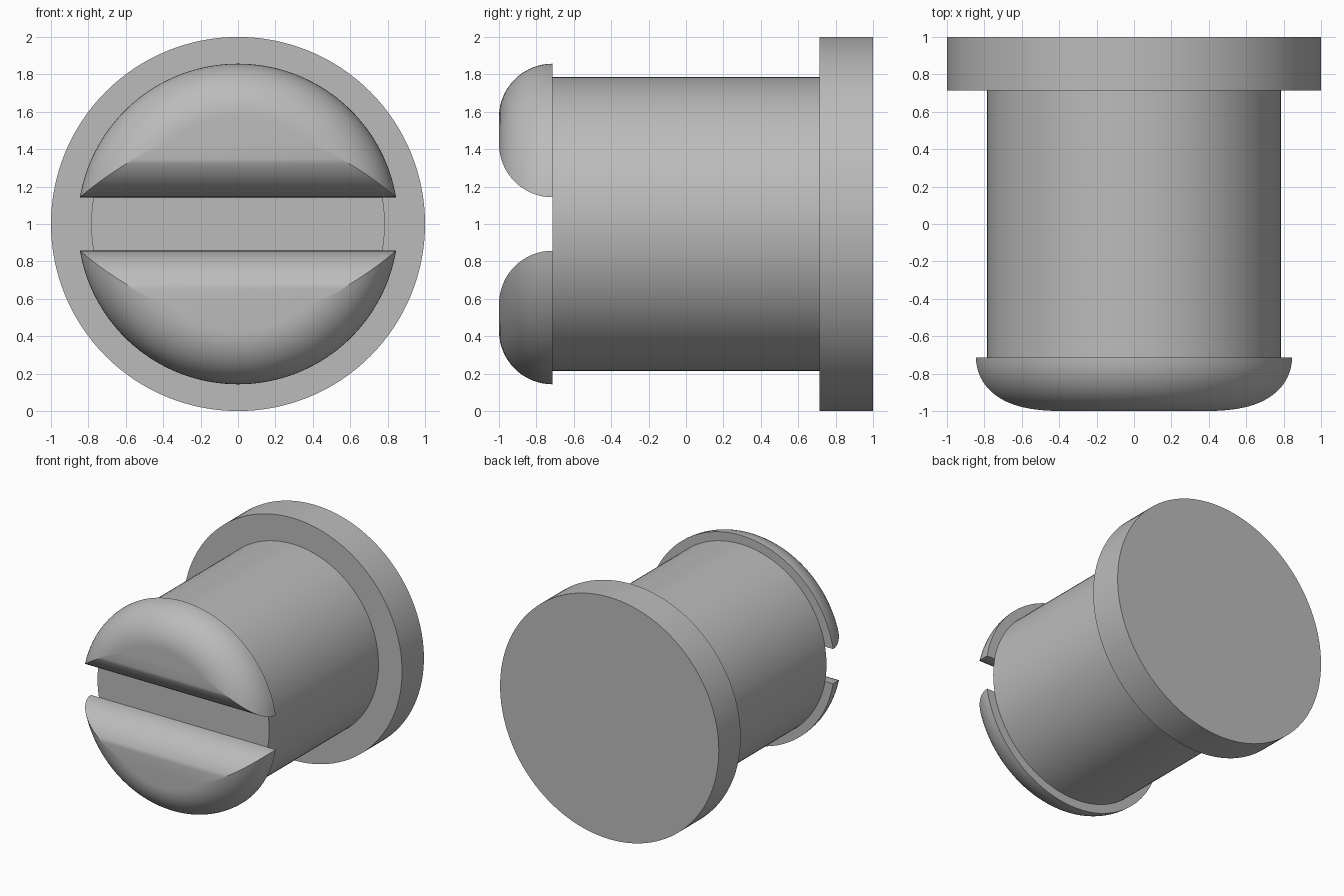
import bpy, bmesh, math
from mathutils import Vector

cube = bpy.data.objects.get("Cube")
if cube:
    bpy.data.objects.remove(cube, do_unlink=True)

grey = bpy.data.materials.new("plain_grey")
grey.use_nodes = True
colour = (0.5, 0.5, 0.5, 1)
grey.diffuse_color = colour
grey.node_tree.nodes["Principled BSDF"].inputs["Base Color"].default_value = colour

AXIS_Z = 1.0        # height of the pin's axis
HEAD_R = 0.857      # outer radius of the split head
SLOT = 0.143        # half height of the slot; also half of each end's thickness
FILLET = 0.286      # rounding of the head, equal to its thickness
HEAD_BACK = -0.714


def finish(bm, name):
    bmesh.ops.recalc_face_normals(bm, faces=bm.faces)
    mesh = bpy.data.meshes.new(name)
    bm.to_mesh(mesh)
    bm.free()
    mesh.materials.append(grey)
    obj = bpy.data.objects.new(name, mesh)
    bpy.context.collection.objects.link(obj)
    bpy.ops.object.select_all(action='DESELECT')
    bpy.context.view_layer.objects.active = obj
    obj.select_set(True)
    bpy.ops.object.shade_smooth_by_angle(angle=math.radians(30))
    return obj


def disc(name, radius, y0, y1):
    """Closed cylinder lying along y."""
    bm = bmesh.new()
    rings = []
    for y in (y0, y1):
        rings.append([bm.verts.new((radius * math.cos(a), y, AXIS_Z + radius * math.sin(a)))
                      for a in (math.tau * i / 128 for i in range(128))])
        bm.faces.new(rings[-1])
    for i in range(128):
        j = (i + 1) % 128
        bm.faces.new((rings[0][i], rings[0][j], rings[1][j], rings[1][i]))
    return finish(bm, name)


def head_half(name, side, arc=72, steps=16):
    """Circle segment whose outline shrinks evenly towards the front."""
    bm = bmesh.new()
    rings = []
    for s in range(steps + 1):
        t = math.pi / 2 * s / steps
        inset = FILLET * (1 - math.cos(t))
        y = HEAD_BACK - FILLET * math.sin(t)
        radius, chord = HEAD_R - inset, SLOT + inset
        start = math.asin(chord / radius)
        angles = [start + (math.pi - 2 * start) * i / arc for i in range(arc + 1)]
        rings.append([bm.verts.new((radius * math.cos(a), y, AXIS_Z + side * radius * math.sin(a)))
                      for a in angles])
    for low, high in zip(rings, rings[1:]):
        for i in range(arc + 1):
            j = (i + 1) % (arc + 1)
            bm.faces.new((low[i], low[j], high[j], high[i]))
    bm.faces.new(rings[0])
    bm.faces.new(rings[-1])
    return finish(bm, name)


disc("base_flange", 1.0, 0.714, 1.0)
disc("shaft", 0.785, HEAD_BACK, 0.714)
head_half("upper_head_half", 1)
head_half("lower_head_half", -1)
